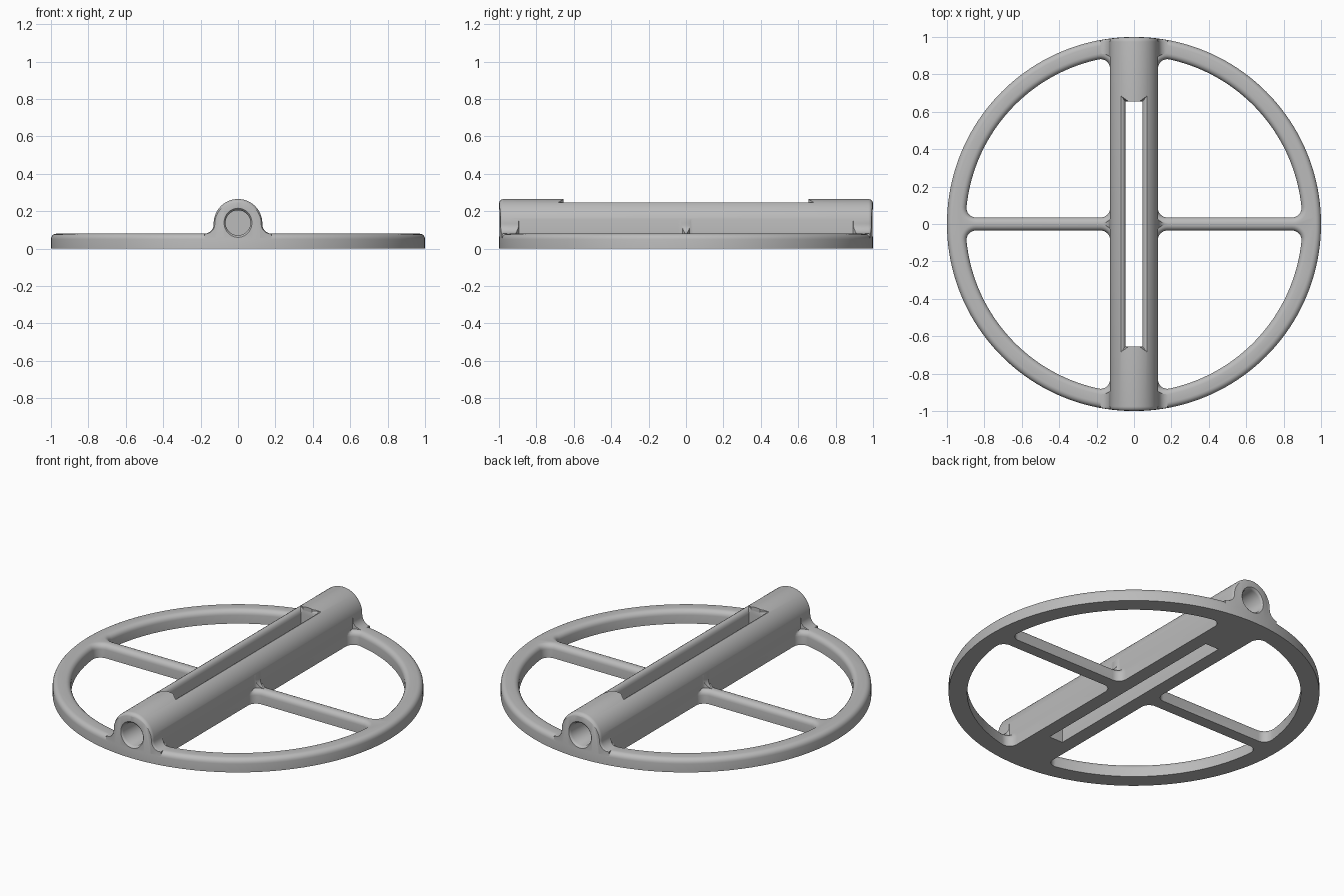
import bpy, bmesh
from math import sin, cos, pi, sqrt, atan2, radians

if "Cube" in bpy.data.objects:
    bpy.data.objects.remove(bpy.data.objects["Cube"], do_unlink=True)

grey = bpy.data.materials.new("plain grey")
grey.use_nodes = True
grey.diffuse_color = (0.5, 0.5, 0.5, 1)
grey.node_tree.nodes["Principled BSDF"].inputs["Base Color"].default_value = (0.5, 0.5, 0.5, 1)


def loft(name, loops):
    """Closed solid skinned through loops of equal length."""
    bm = bmesh.new()
    rings = [[bm.verts.new(p) for p in loop] for loop in loops]
    n = len(rings[0])
    for a, b in zip(rings, rings[1:]):
        for i in range(n):
            j = (i + 1) % n
            bm.faces.new((a[i], a[j], b[j], b[i]))
    bm.faces.new(rings[0])
    bm.faces.new(rings[-1])
    bmesh.ops.recalc_face_normals(bm, faces=bm.faces)
    mesh = bpy.data.meshes.new(name)
    bm.to_mesh(mesh)
    bm.free()
    mesh.materials.append(grey)
    obj = bpy.data.objects.new(name, mesh)
    bpy.context.collection.objects.link(obj)
    return obj


def combine(obj, tool, operation):
    """Apply a boolean, then discard the tool."""
    mod = obj.modifiers.new(operation, "BOOLEAN")
    mod.operation, mod.object, mod.solver = operation, tool, "EXACT"
    bpy.context.view_layer.objects.active = obj
    bpy.ops.object.modifier_apply(modifier=mod.name)
    bpy.data.objects.remove(tool, do_unlink=True)


def arc(cx, cy, r, a0, a1, n):
    return [(cx + r * cos(a0 + (a1 - a0) * i / n),
             cy + r * sin(a0 + (a1 - a0) * i / n)) for i in range(n + 1)]


def circle(r, n):
    return arc(0, 0, r, 0, 2 * pi * (n - 1) / n, n - 1)


RIM, ROUND, FILLET, HALF, SPOKE = 0.08, 0.03, 0.05, 0.13, 0.035
steps = [pi / 2 * i / 5 for i in range(6)]


# Tube section with flared feet, shrunk by d
def tube_section(d):
    right = arc(0.18, 0.13, FILLET + d, 1.5 * pi, pi, 8)
    crown = arc(0, 0.135, HALF - d, 0, pi, 40)
    left = [(-x, z) for x, z in reversed(right)]
    return [(0.18, 0)] + right + crown + left + [(-0.18, 0)]


ends = [(0.975 + 0.025 * sin(a), 0.025 * (1 - cos(a))) for a in steps]
stations = [(-y, d) for y, d in reversed(ends)] + ends
wheel = loft("spoked_wheel_with_tube",
             [[(x, y, z) for x, z in tube_section(d)] for y, d in stations])
trim = loft("trim", [[(x, y, z) for x, y in circle(0.999, 160)] for z in (-0.1, 0.4)])
combine(wheel, trim, "INTERSECT")

# Disc with a rounded outer top edge
levels = [(1, 0)] + [(1 - ROUND * (1 - cos(a)), RIM - ROUND + ROUND * sin(a)) for a in steps]
disc = loft("disc", [[(x, y, z) for x, y in circle(r, 160)] for r, z in levels])
combine(wheel, disc, "UNION")


# Quarter window between rim, spoke and tube, grown by d
def window(d):
    wall, f = HALF - 0.002, FILLET
    inner = 0.9 - f
    cx, cy = wall + f, SPOKE + f
    bx, ty = sqrt(inner**2 - cy**2), sqrt(inner**2 - cx**2)
    low, high = atan2(cy, bx), atan2(ty, cx)
    pts = arc(cx, cy, f + d, pi, 1.5 * pi, 8)
    pts += arc(bx, cy, f + d, -pi / 2, low, 8)
    pts += arc(0, 0, 0.9 + d, low, high, 36)[1:-1]
    pts += arc(cx, ty, f + d, high, pi, 8)
    return [(max(x, wall), y) for x, y in pts]


flare = [(-0.1, 0)] + [(RIM - ROUND + ROUND * sin(a), ROUND * (1 - cos(a))) for a in steps]
flare.append((0.3, ROUND))
for sx in (-1, 1):
    for sy in (-1, 1):
        cutter = loft("window", [[(sx * x, sy * y, z) for x, y in window(d)] for z, d in flare])
        combine(wheel, cutter, "DIFFERENCE")

# Blind bore with a rounded mouth at each end
mouth = [(1.05, 0.078), (0.999, 0.078), (0.993, 0.071), (0.983, 0.067), (0.75, 0.067)]
for s in (-1, 1):
    bore = loft("bore", [[(x, s * y, z + 0.138) for x, z in circle(r, 48)] for y, r in mouth])
    combine(wheel, bore, "DIFFERENCE")


# Long slot through the tube, easing outward at its upper edges
def slot(w):
    end = 0.655
    side = end + (w - 0.045) * 1.2
    q = [(w, side), (0.03, end)]
    return (q + [(-x, y) for x, y in reversed(q)] + [(-x, -y) for x, y in q]
            + [(x, -y) for x, y in reversed(q)])


lips = [(-0.1, 0.045), (0.215, 0.045), (0.228, 0.048), (0.238, 0.054), (0.244, 0.062),
        (0.246, 0.07), (0.35, 0.071)]
cutter = loft("slot", [[(x, y, z) for x, y in slot(w)] for z, w in lips])
combine(wheel, cutter, "DIFFERENCE")

# Smooth curved surfaces, keep crisp edges
bpy.ops.object.select_all(action="DESELECT")
wheel.select_set(True)
bpy.context.view_layer.objects.active = wheel
bpy.ops.object.shade_smooth_by_angle(angle=radians(30))
